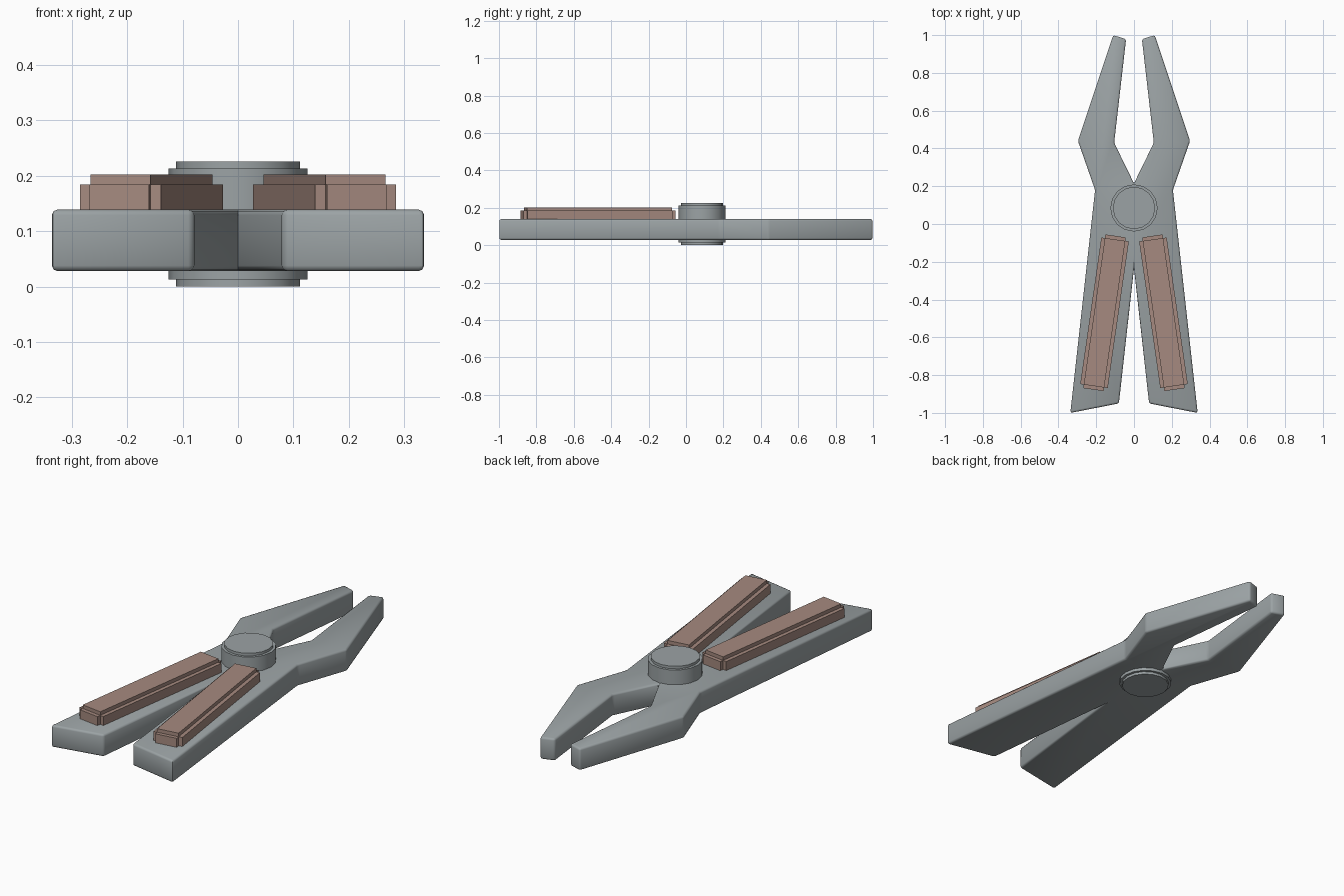
import bpy, bmesh, math
from mathutils import Matrix, Vector

old = bpy.data.objects.get("Cube")
if old:
    bpy.data.objects.remove(old, do_unlink=True)


def material(name, rgb):
    m = bpy.data.materials.new(name)
    m.use_nodes = True
    m.diffuse_color = (*rgb, 1)
    m.node_tree.nodes["Principled BSDF"].inputs["Base Color"].default_value = (*rgb, 1)
    return m


STEEL = material("grey steel", (0.33, 0.365, 0.375))
GRIP = material("dusty brown", (0.38, 0.255, 0.215))


def finish(name, bm, mat, smooth=None):
    bmesh.ops.recalc_face_normals(bm, faces=bm.faces)
    mesh = bpy.data.meshes.new(name)
    bm.to_mesh(mesh)
    bm.free()
    mesh.materials.append(mat)
    ob = bpy.data.objects.new(name, mesh)
    bpy.context.collection.objects.link(ob)
    if smooth:
        bpy.ops.object.select_all(action='DESELECT')
        ob.select_set(True)
        bpy.context.view_layer.objects.active = ob
        bpy.ops.object.shade_smooth_by_angle(angle=math.radians(smooth))
    return ob


# Jaws and handles: one mirrored outline, extruded, with softened edges
half = [(0, 0.215), (0.105, 0.43), (0.042, 0.978), (0.11, 1.0), (0.297, 0.44),
        (0.206, 0.18), (0.337, -1.0), (0.08, -0.95), (0, -0.235)]
outline = half + [(-x, y) for x, y in reversed(half[1:-1])]
bm = bmesh.new()
face = bm.faces.new([bm.verts.new((x, y, 0.028)) for x, y in outline])
side = bmesh.ops.extrude_face_region(bm, geom=[face])
top = [v for v in side["geom"] if isinstance(v, bmesh.types.BMVert)]
bmesh.ops.translate(bm, verts=top, vec=(0, 0, 0.111))
bmesh.ops.recalc_face_normals(bm, faces=bm.faces)
sharp = [e for e in bm.edges if e.calc_face_angle(0) > math.radians(25)]
bmesh.ops.bevel(bm, geom=sharp, offset=0.01, segments=2, profile=0.5,
                affect='EDGES', clamp_overlap=True)
finish("jaws_and_handles", bm, STEEL, 50)

# Pivot pin: wide drum with a slightly narrower, taller core
bm = bmesh.new()
for radius, low, high in ((0.125, 0.013, 0.213), (0.112, 0, 0.226)):
    bmesh.ops.create_cone(bm, cap_ends=True, segments=16, radius1=radius, radius2=radius,
                          depth=high - low,
                          matrix=Matrix.Translation((0, 0.085, (low + high) / 2)))
finish("pivot_pin", bm, STEEL, 40)

# Handle grips: three crossed boxes leave stepped edges and corners
STEP, WIDTH, LENGTH = 0.019, 0.147, 0.822
for name, s in (("left_grip", 1), ("right_grip", -1)):
    bm = bmesh.new()
    place = Matrix.Translation((0.156 * s, -0.47, 0)) @ Matrix.Rotation(math.radians(8.2) * s, 4, 'Z')
    for w, l, high in ((WIDTH, LENGTH - 2 * STEP, 0.184),
                       (WIDTH - 2 * STEP, LENGTH, 0.184),
                       (WIDTH - 2 * STEP, LENGTH - 2 * STEP, 0.202)):
        low = 0.1
        box = Matrix.Translation((0, 0, (low + high) / 2)) @ Matrix.Diagonal(Vector((w, l, high - low, 1)))
        bmesh.ops.create_cube(bm, size=1, matrix=place @ box)
    finish(name, bm, GRIP)
